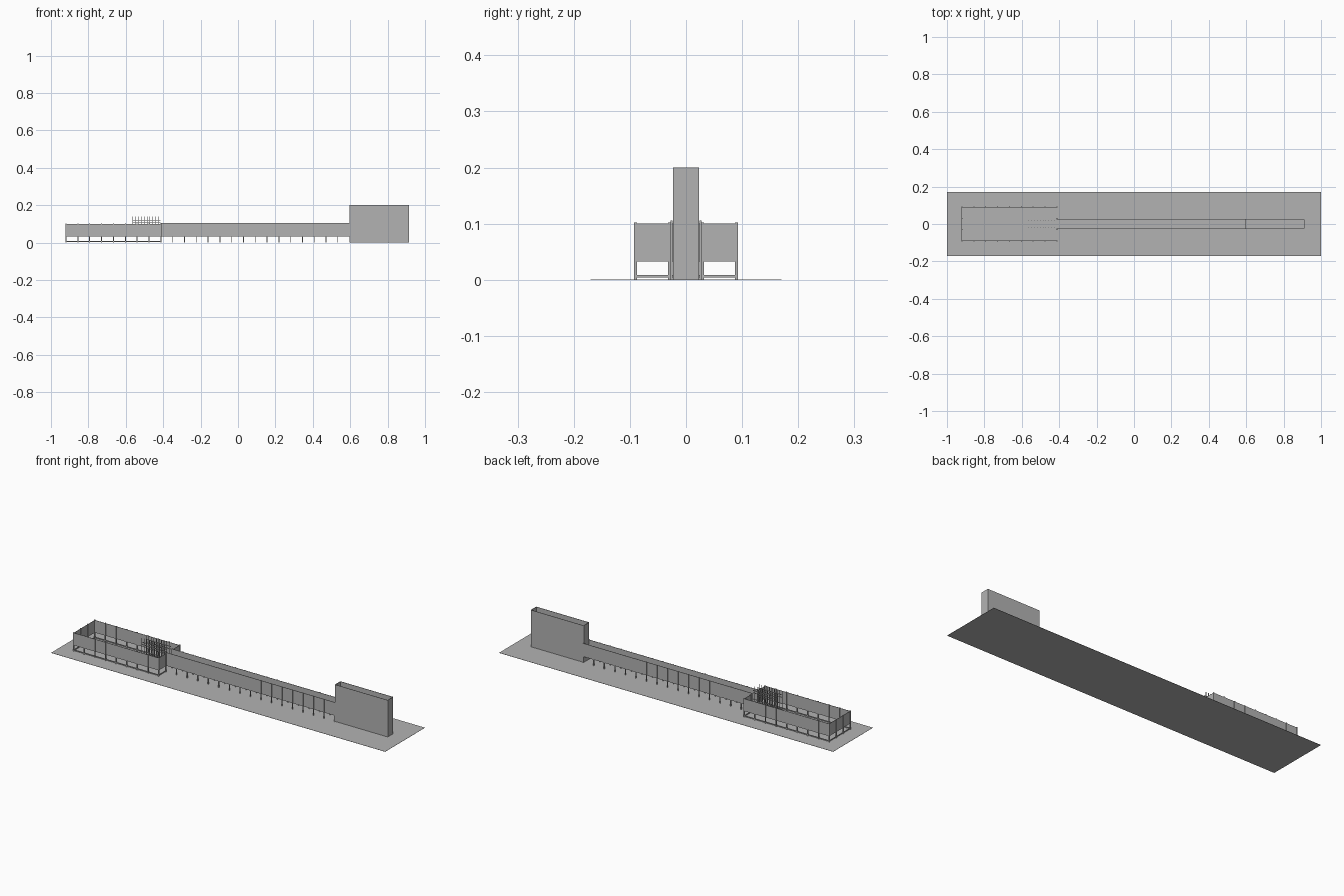
import bpy, bmesh
from mathutils import Vector

if "Cube" in bpy.data.objects:
    bpy.data.objects.remove(bpy.data.objects["Cube"])

grey = bpy.data.materials.new("plain grey")
grey.diffuse_color = (0.45, 0.45, 0.45, 1)
grey.use_nodes = True
grey.node_tree.nodes["Principled BSDF"].inputs["Base Color"].default_value = grey.diffuse_color


def boxes(name, items):
    """One object made of axis-aligned boxes given as (x0, x1, y0, y1, z0, z1)."""
    bm = bmesh.new()
    for x0, x1, y0, y1, z0, z1 in items:
        cube = bmesh.ops.create_cube(bm, size=1)
        for v in cube["verts"]:
            v.co = Vector(((x0 + x1) / 2 + v.co.x * (x1 - x0),
                           (y0 + y1) / 2 + v.co.y * (y1 - y0),
                           (z0 + z1) / 2 + v.co.z * (z1 - z0)))
    mesh = bpy.data.meshes.new(name)
    bm.to_mesh(mesh)
    bm.free()
    mesh.materials.append(grey)
    obj = bpy.data.objects.new(name, mesh)
    bpy.context.collection.objects.link(obj)


def post(x, y, top, r=0.0025, bottom=0.001):
    return (x - r, x + r, y - r, y + r, bottom, top)


T = 0.001           # half thickness of sheet walls
GAP = 0.033         # open gap under the wall panels
PX0, PX1, PY = -0.92, -0.412, 0.09
CX1, CY = 0.597, 0.025
BX1, BY = 0.912, 0.0225

# Ground sheet
boxes("ground_sheet", [(-1, 1, -0.17, 0.17, 0, 0.001)])

# Pen: raised panels, low rails and posts, with an opening into the passage
walls, rails, posts = [], [], []
for z0, z1, t, out in ((GAP, 0.1, T, walls), (0.004, 0.009, 0.0015, rails)):
    for s in (-1, 1):
        out.append((PX0, PX1, s * PY - t, s * PY + t, z0, z1))
        ys = sorted((s * 0.03, s * PY))
        out.append((PX1 - t, PX1 + t, ys[0], ys[1], z0, z1))
    out.append((PX0 - t, PX0 + t, -PY, PY, z0, z1))
for s in (-1, 1):
    for i in range(9):
        posts.append(post(PX0 + (PX1 - PX0) * i / 8, s * PY, 0.102))
    posts.append(post(PX0, s * PY / 3, 0.102))
    posts.append(post(PX1, s * 0.03, 0.102))
boxes("pen_walls", walls)
boxes("pen_rails", rails)
boxes("pen_posts", posts)

# Long narrow passage
boxes("passage_walls", [(PX1, CX1, s * CY - T, s * CY + T, GAP, 0.105)
                        for s in (-1, 1)])
boxes("passage_posts", [post(PX1 + (CX1 - PX1) * i / 16, s * (CY + 0.001), 0.106, 0.002)
                        for s in (-1, 1) for i in range(17)])

# Tall open-topped box at the end
boxes("end_box", [(CX1, BX1, s * BY - T, s * BY + T, 0.001, 0.2) for s in (-1, 1)]
      + [(x - T, x + T, -BY, BY, 0.001, 0.2) for x in (CX1, BX1)])

# Barred guide inside the pen
X0, X1, GY = -0.563, -0.425, 0.019
bars = [post(X0 + (X1 - X0) * i / 9, s * GY, 0.14, 0.0013, 0.036)
        for s in (-1, 1) for i in range(10)]
boxes("guide_bars", bars)
boxes("guide_rails", [(X0, X1 + 0.01, s * GY - T, s * GY + T, z, z + 0.003)
                      for s in (-1, 1) for z in (0.038, 0.07, 0.104, 0.117)])
